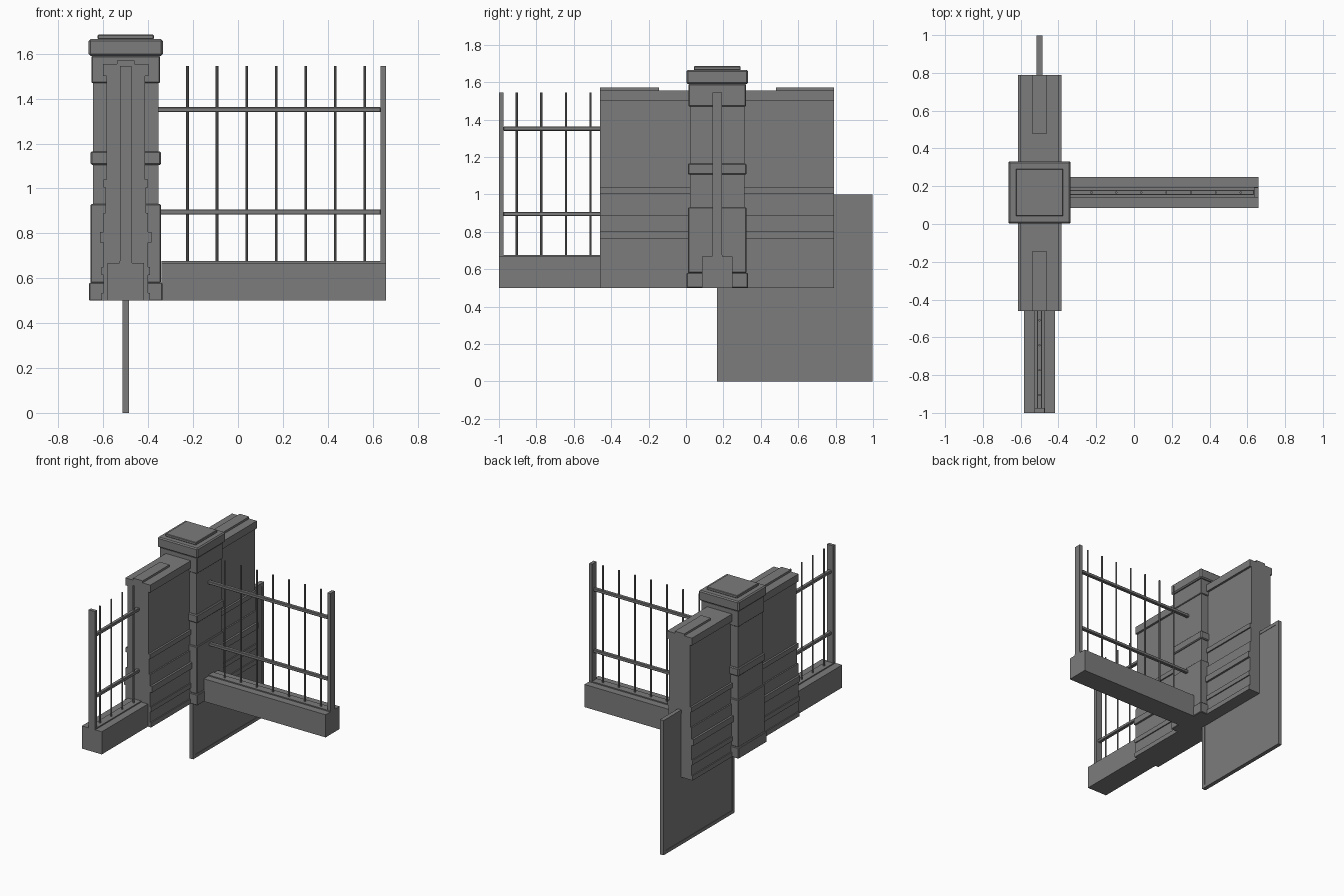
import bpy, bmesh
from mathutils import Vector

cube = bpy.data.objects.get("Cube")
if cube:
    bpy.data.objects.remove(cube, do_unlink=True)

grey = bpy.data.materials.new("stone_grey")
grey.use_nodes = True
GREY = (0.2, 0.2, 0.2, 1)
grey.diffuse_color = GREY
grey.node_tree.nodes["Principled BSDF"].inputs["Base Color"].default_value = GREY

PX, PY = -0.5, 0.167  # pillar centre


def finish(name, bm):
    bmesh.ops.recalc_face_normals(bm, faces=bm.faces)
    mesh = bpy.data.meshes.new(name)
    bm.to_mesh(mesh)
    bm.free()
    mesh.materials.append(grey)
    obj = bpy.data.objects.new(name, mesh)
    bpy.context.collection.objects.link(obj)
    return obj


def box(name, x, y, z, bevel=0):
    bm = bmesh.new()
    bmesh.ops.create_cube(bm, size=1)
    for v in bm.verts:
        v.co = Vector([(a + b) / 2 + c * (b - a) for c, (a, b) in zip(v.co, (x, y, z))])
    obj = finish(name, bm)
    if bevel:
        mod = obj.modifiers.new("edge_bevel", "BEVEL")
        mod.width, mod.segments = bevel, 1
    return obj


def around(c, half):
    return (c - half, c + half)


# Square pillar with stepped plinth, belt and cap
for name, z0, z1, half, bevel in (
    ("pillar_foot", 0.5, 0.58, 0.164, 0.004),
    ("pillar_plinth", 0.58, 0.93, 0.156, 0.004),
    ("pillar_shaft", 0.93, 1.47, 0.146, 0),
    ("pillar_belt", 1.105, 1.165, 0.157, 0.006),
    ("pillar_neck", 1.47, 1.59, 0.153, 0.004),
    ("pillar_cap", 1.59, 1.665, 0.165, 0.008),
    ("pillar_top_slab", 1.665, 1.685, 0.125, 0.003),
):
    box(name, around(PX, half), around(PY, half), (z0, z1), bevel)

# Wall: stepped moulding profile extruded along y
steps = ((0.5, 0.108), (0.535, 0.1), (0.615, 0.108), (0.65, 0.1), (0.76, 0.115),
         (0.805, 0.1), (0.89, 0.09), (1.005, 0.1), (1.04, 0.086), (1.5, 0.102))
tops = [z for z, h in steps[1:]] + [1.555]
right = [p for (z, h), t in zip(steps, tops) for p in ((h, z), (h, t))]
outline = right + [(-h, z) for h, z in reversed(right)]
bm = bmesh.new()
face = bm.faces.new([bm.verts.new((PX + h, -0.46, z)) for h, z in outline])
new = bmesh.ops.extrude_face_region(bm, geom=[face])["geom"]
bmesh.ops.translate(bm, vec=(0, 1.25, 0),
                    verts=[v for v in new if isinstance(v, bmesh.types.BMVert)])
finish("wall", bm)
for name, y in (("front_ridge", (-0.46, -0.145)), ("back_ridge", (0.48, 0.79))):
    box("wall_" + name, around(PX, 0.039), y, (1.555, 1.57))


# Fence run: u is the distance from the pillar side, along +x or -y
def fence(prefix, along_x):
    def part(name, u, half, z, bevel=0):
        if along_x:
            return box(prefix + name, (u[0] - 0.34, u[1] - 0.34), around(PY, half), z, bevel)
        return box(prefix + name, around(PX, half), (-u[1], -u[0]), z, bevel)

    part("base", (0, 1), 0.082, (0.5, 0.668))
    part("base_strip", (0, 1), 0.028, (0.668, 0.676))
    part("end_post", (0.975, 1), 0.026, (0.67, 1.545))
    for label, z in (("lower", 0.895), ("upper", 1.351)):
        part(label + "_rail", (-0.02, 0.976), 0.013, around(z, 0.011), 0.003)
    bm = bmesh.new()
    for i in range(7):
        u = 0.115 + i * 0.1317
        spot = (u - 0.34, PY, 1.107) if along_x else (PX, -u, 1.107)
        new = bmesh.ops.create_cone(bm, cap_ends=True, segments=8, radius1=0.006,
                                    radius2=0.006, depth=0.875)["verts"]
        bmesh.ops.translate(bm, vec=spot, verts=new)
    finish(prefix + "bars", bm)


fence("side_fence_", True)
fence("front_fence_", False)

# Thin framed board reaching below the wall
Y0, Y1, RIM = PY, 0.998, 0.025
box("board_panel", around(PX, 0.012), (Y0 + 0.01, Y1 - 0.01), (0.01, 0.99))
for name, y, z in (
    ("board_back_rim", (Y1 - RIM, Y1), (0, 1)),
    ("board_front_rim", (Y0, Y0 + RIM), (0, 1)),
    ("board_top_rim", (Y0 + RIM, Y1 - RIM), (1 - RIM, 1)),
    ("board_bottom_rim", (Y0 + RIM, Y1 - RIM), (0, RIM)),
):
    box(name, around(PX, 0.015), y, z)
